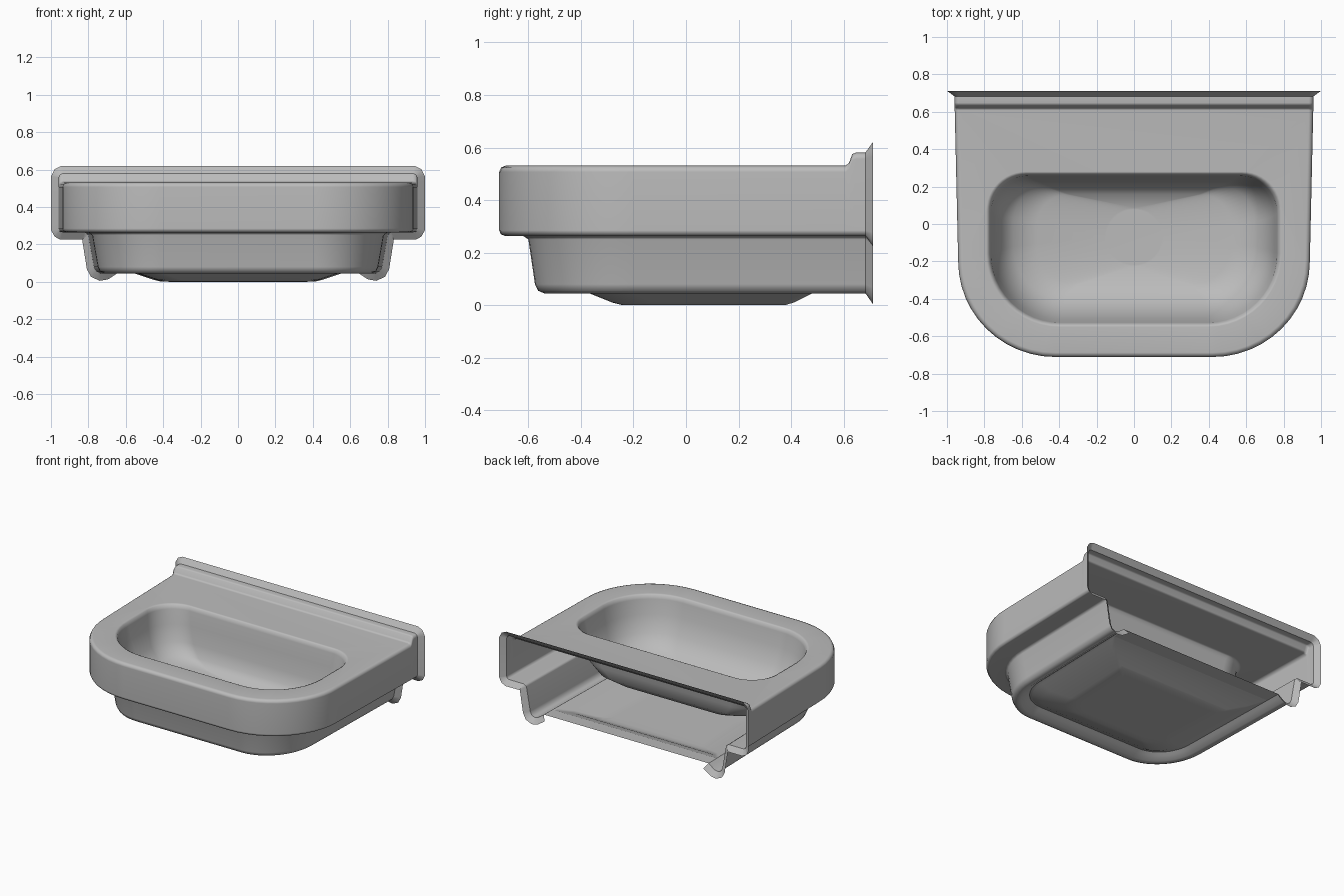
import bpy, bmesh, math

cube = bpy.data.objects.get("Cube")
if cube:
    bpy.data.objects.remove(cube)

ceramic = bpy.data.materials.new("grey ceramic")
ceramic.use_nodes = True
ceramic.diffuse_color = (0.5, 0.5, 0.5, 1)
ceramic.node_tree.nodes["Principled BSDF"].inputs["Base Color"].default_value = (0.5, 0.5, 0.5, 1)

BACK = 0.683
DECK = 0.531
# Distance from the wall and height of the raised rear ledge
LEDGE = [(0, 0.05), (0.035, 0.05), (0.05, 0.044), (0.062, 0.012), (0.075, 0)]
K = len(LEDGE)
ARC = 12


def arc(cx, cy, rx, ry, start):
    """Quarter ellipse turning clockwise from the start angle."""
    angles = [math.radians(start - 90 * i / ARC) for i in range(ARC + 1)]
    return [(cx + rx * math.cos(a), cy + ry * math.sin(a)) for a in angles]


def apron_ring(side, front, z, back=BACK):
    """D-shaped outline, open at the wall, from +x round the front to -x."""
    cx, cy = min(0.42, side - 0.15), max(-0.2, front + 0.15)
    flank = side - 0.02
    half = []
    for gap, rise in LEDGE:
        y = back - gap
        half.append((side - 0.02 * gap, y, z + (rise if z > 0.5 else 0)))
    half += [(x, y, z) for x, y in arc(cx, cy, flank - cx, cy - front, 0)]
    return half + [(-x, y, h) for x, y, h in reversed(half)]


def bowl_ring(side, back, front, rb, rf, z):
    """Rounded rectangle with separate rear and front corner radii."""
    half = arc(side - rb, back - rb, rb, rb, 90) + arc(side - rf, front + rf, rf, rf, 0)
    return [(x, y, z) for x, y in half] + [(-x, y, z) for x, y in reversed(half)]


def add_rings(bm, rings, closed=False):
    rows = [[bm.verts.new(p) for p in ring] for ring in rings]
    for a, b in zip(rows, rows[1:]):
        for i in range(len(a) if closed else len(a) - 1):
            j = (i + 1) % len(a)
            bm.faces.new((a[i], a[j], b[j], b[i]))
    return rows


def finish(name, bm):
    bmesh.ops.remove_doubles(bm, verts=bm.verts, dist=0.0001)
    bmesh.ops.recalc_face_normals(bm, faces=bm.faces)
    mesh = bpy.data.meshes.new(name)
    bm.to_mesh(mesh)
    bm.free()
    obj = bpy.data.objects.new(name, mesh)
    bpy.context.collection.objects.link(obj)
    mesh.materials.append(ceramic)
    bpy.ops.object.select_all(action="DESELECT")
    obj.select_set(True)
    bpy.context.view_layer.objects.active = obj
    bpy.ops.object.shade_smooth_by_angle(angle=math.radians(50))
    weighted = obj.modifiers.new("even_shading", "WEIGHTED_NORMAL")
    weighted.keep_sharp = True


# Apron: deck edge, upper band, step, skirt and curled bottom lip
section = [
    (0.935, -0.687, DECK), (0.952, -0.704, 0.524), (0.96, -0.711, 0.507),
    (0.96, -0.711, 0.285), (0.953, -0.705, 0.27), (0.94, -0.69, 0.264),
    (0.82, -0.62, 0.264), (0.80, -0.60, 0.25), (0.77, -0.575, 0.08),
    (0.758, -0.563, 0.055), (0.735, -0.54, 0.045), (0.71, -0.512, 0.05),
    (0.68, -0.475, 0.07), (0.66, -0.45, 0.085),
]
bm = bmesh.new()
rows = add_rings(bm, [apron_ring(*s) for s in section])
rim = rows[0]

# Ledge along the wall
for i in range(K - 1):
    bm.faces.new((rim[i], rim[i + 1], rim[-2 - i], rim[-1 - i]))

# Bowl with steep upper walls and a shallow round drain recess
bowl = add_rings(bm, [bowl_ring(*r) for r in [
    (0.79, 0.28, -0.55, 0.21, 0.39, DECK),
    (0.775, 0.267, -0.537, 0.2, 0.38, 0.524),
    (0.765, 0.258, -0.527, 0.2, 0.37, 0.50),
    (0.75, 0.245, -0.51, 0.2, 0.36, 0.40),
    (0.715, 0.228, -0.465, 0.2, 0.33, 0.285),
    (0.645, 0.203, -0.40, 0.19, 0.28, 0.205),
    (0.52, 0.16, -0.325, 0.17, 0.22, 0.163),
    (0.157, 0.087, -0.227, 0.157, 0.157, 0.145),
    (0.147, 0.077, -0.217, 0.147, 0.147, 0.135),
]], closed=True)
bm.faces.new(bowl[-1])

# Flat deck between the bowl and the apron
bmesh.ops.remove_doubles(bm, verts=bm.verts, dist=0.0001)
deck_edges = [e for e in bm.edges if len(e.link_faces) == 1
              and all(abs(v.co.z - DECK) < 0.001 for v in e.verts)]
bmesh.ops.triangle_fill(bm, edges=deck_edges, use_beauty=True, normal=(0, 0, 1))
finish("basin_shell", bm)

# Flat lip joining the curled edge to the floor, wide along the wall
panel_edge = (0.645, -0.435, 0.08, 0.58)
bm = bmesh.new()
add_rings(bm, [apron_ring(*section[-1]), apron_ring(*panel_edge)], closed=True)
finish("floor_lip", bm)

# Dished floor panel
bm = bmesh.new()
floor = add_rings(bm, [apron_ring(*r) for r in [
    panel_edge, (0.57, -0.38, 0.05, 0.49),
    (0.45, -0.28, 0.01, 0.41), (0.41, -0.245, 0.001, 0.38),
    (0.36, -0.2, 0, 0.34)]], closed=True)
bm.faces.new(floor[-1])
finish("floor_panel", bm)

# Flared flange against the wall, offset square to the rear section
half = [(s, z + (0.05 if z > 0.5 else 0)) for s, f, z in section]
path = half[::-1] + [(-x, z) for x, z in half]
flare = []
for i, (x, z) in enumerate(path):
    ax, az = path[max(i - 1, 0)]
    bx, bz = path[min(i + 1, len(path) - 1)]
    normals = []
    for px, pz, qx, qz in ((ax, az, x, z), (x, z, bx, bz)):
        length = math.hypot(qx - px, qz - pz)
        if length > 0:
            normals.append(((qz - pz) / length, (px - qx) / length))
    nx, nz = (sum(n[k] for n in normals) for k in (0, 1))
    size = math.hypot(nx, nz)
    flare.append((x + 0.04 * nx / size, z + 0.04 * nz / size))
bm = bmesh.new()
add_rings(bm, [[(x, BACK, z) for x, z in path], [(x, 0.711, z) for x, z in flare]])
finish("wall_flange", bm)
